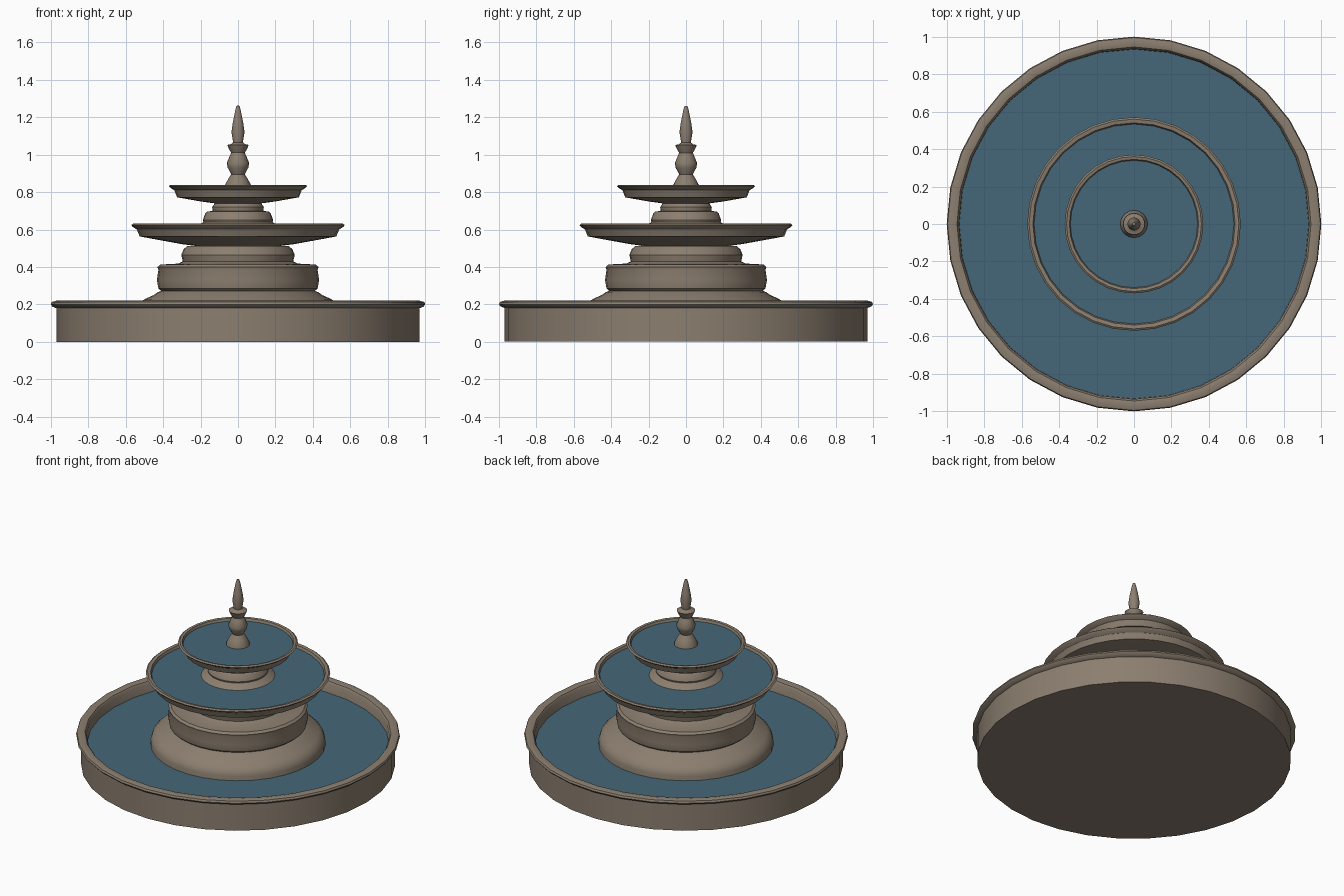
import bpy, bmesh, math


def material(name, rgb):
    m = bpy.data.materials.new(name)
    m.diffuse_color = (*rgb, 1)
    return m


stone = material("warm_stone", (0.26, 0.21, 0.16))
water = material("pool_water", (0.06, 0.135, 0.19))


def lathe(name, profile, mat, sides=32):
    """Revolve (radius, z) points round the z axis; radius 0 becomes a pole."""
    bm = bmesh.new()
    rings = []
    for r, z in profile:
        if r == 0:
            rings.append([bm.verts.new((0, 0, z))] * sides)
        else:
            rings.append([bm.verts.new((r * math.cos(2 * math.pi * i / sides),
                                        r * math.sin(2 * math.pi * i / sides), z))
                          for i in range(sides)])
    for a, b in zip(rings, rings[1:]):
        for i in range(sides):
            j = (i + 1) % sides
            quad = list(dict.fromkeys((a[i], a[j], b[j], b[i])))
            bm.faces.new(quad)
    bmesh.ops.recalc_face_normals(bm, faces=bm.faces)
    mesh = bpy.data.meshes.new(name)
    bm.to_mesh(mesh)
    bm.free()
    mesh.materials.append(mat)
    ob = bpy.data.objects.new(name, mesh)
    bpy.context.collection.objects.link(ob)
    bpy.context.view_layer.objects.active = ob
    ob.select_set(True)
    bpy.ops.object.shade_smooth_by_angle(angle=math.radians(35))
    ob.select_set(False)
    return ob


def pool(name, radius, z):
    """Water disc as a thin closed sheet."""
    lathe(name, [(0, z - 0.008), (radius, z - 0.008), (radius, z), (0, z)], water)


# ground basin with an overhanging rim
lathe("ground_basin", [(0, 0), (0.97, 0), (0.97, 0.18), (0.99, 0.188), (1.0, 0.2),
                       (0.995, 0.213), (0.97, 0.22), (0.945, 0.214), (0.935, 0.2),
                       (0.93, 0.06), (0, 0.06)], stone)
pool("ground_basin_water", 0.94, 0.14)

# stepped central plinth
lathe("plinth", [(0, 0.06), (0.54, 0.06), (0.54, 0.17), (0.53, 0.2), (0.5, 0.228),
                 (0.45, 0.25), (0.43, 0.265), (0.41, 0.272), (0.425, 0.285),
                 (0.433, 0.33), (0.425, 0.385), (0.43, 0.4), (0.415, 0.413),
                 (0.32, 0.418), (0.295, 0.43), (0.303, 0.465), (0.29, 0.495),
                 (0.27, 0.513), (0, 0.515)], stone)

# middle bowl
lathe("middle_bowl", [(0, 0.50), (0.13, 0.50), (0.3, 0.522), (0.525, 0.563),
                      (0.54, 0.6), (0.562, 0.614), (0.57, 0.624), (0.56, 0.631),
                      (0.54, 0.628), (0.53, 0.6), (0.5, 0.585), (0, 0.56)], stone)
pool("middle_bowl_water", 0.535, 0.61)

# upper pedestal
lathe("upper_pedestal", [(0, 0.57), (0.235, 0.57), (0.235, 0.605), (0.2, 0.63),
                         (0.185, 0.64), (0.188, 0.65), (0.175, 0.685), (0.165, 0.695),
                         (0.135, 0.7), (0.138, 0.72), (0.12, 0.745), (0, 0.75)], stone)

# top bowl
lathe("top_bowl", [(0, 0.735), (0.09, 0.735), (0.2, 0.75), (0.325, 0.772),
                   (0.34, 0.81), (0.36, 0.822), (0.37, 0.832), (0.36, 0.839),
                   (0.345, 0.836), (0.336, 0.81), (0.3, 0.79), (0, 0.78)], stone)
pool("top_bowl_water", 0.34, 0.82)

# turned finial
lathe("finial", [(0, 0.78), (0.075, 0.78), (0.073, 0.83), (0.055, 0.865), (0.036, 0.895),
                 (0.055, 0.93), (0.06, 0.955), (0.045, 0.99), (0.037, 1.01),
                 (0.048, 1.03), (0.058, 1.052), (0.04, 1.055), (0.026, 1.065),
                 (0.035, 1.12), (0.028, 1.17), (0.014, 1.24), (0.008, 1.26),
                 (0, 1.262)], stone, 16)
